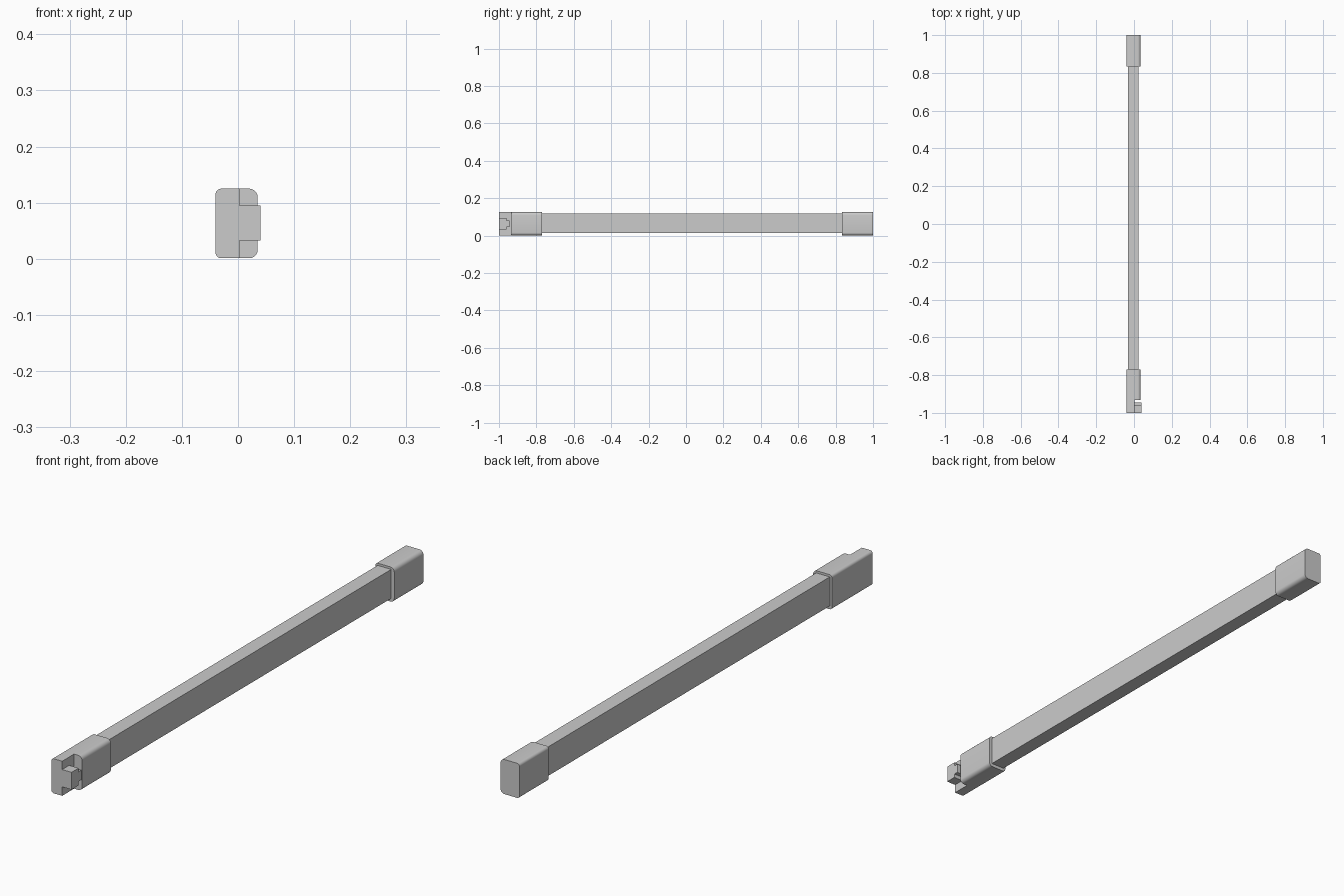
import bpy, bmesh
from math import cos, sin, pi

if "Cube" in bpy.data.objects:
    bpy.data.objects.remove(bpy.data.objects["Cube"])


def rounded_profile(x0, x1, z0, z1, r, r_right=None, steps=5):
    """Rounded rectangle in x/z; the right corners may have their own radius."""
    rr = r if r_right is None else r_right
    corners = [(x1 - rr, z1 - rr, rr, 0), (x0 + r, z1 - r, r, 1),
               (x0 + r, z0 + r, r, 2), (x1 - rr, z0 + rr, rr, 3)]
    return [(cx + rad * cos((q + i / steps) * pi / 2),
             cz + rad * sin((q + i / steps) * pi / 2))
            for cx, cz, rad, q in corners for i in range(steps + 1)]


def extrude_y(name, profile, y0, y1, smooth=False):
    """Solid made by sweeping an x/z profile along y."""
    bm = bmesh.new()
    face = bm.faces.new([bm.verts.new((x, y0, z)) for x, z in profile])
    res = bmesh.ops.extrude_face_region(bm, geom=[face])
    verts = [g for g in res["geom"] if isinstance(g, bmesh.types.BMVert)]
    bmesh.ops.translate(bm, verts=verts, vec=(0, y1 - y0, 0))
    bmesh.ops.recalc_face_normals(bm, faces=bm.faces)
    mesh = bpy.data.meshes.new(name)
    bm.to_mesh(mesh)
    bm.free()
    obj = bpy.data.objects.new(name, mesh)
    bpy.context.collection.objects.link(obj)
    if smooth:
        bpy.ops.object.select_all(action='DESELECT')
        obj.select_set(True)
        bpy.context.view_layer.objects.active = obj
        bpy.ops.object.shade_smooth_by_angle()
    return obj


def box(name, x0, x1, y0, y1, z0, z1):
    return extrude_y(name, [(x0, z0), (x1, z0), (x1, z1), (x0, z1)], y0, y1)


def boolean(obj, other, operation):
    """Apply a boolean and drop the helper."""
    mod = obj.modifiers.new("boolean", 'BOOLEAN')
    mod.operation, mod.object, mod.solver = operation, other, 'EXACT'
    bpy.context.view_layer.objects.active = obj
    bpy.ops.object.modifier_apply(modifier=mod.name)
    bpy.data.objects.remove(other)


# Long flat rail
box("rail", -0.031, 0.023, -0.79, 0.85, 0.013, 0.117)

# End caps share one rounded section
cap_profile = rounded_profile(-0.04, 0.035, 0.001, 0.125, 0.01, 0.015)
extrude_y("back_cap", cap_profile, 0.835, 1.0, smooth=True)
front_cap = extrude_y("front_cap", cap_profile, -1.0, -0.77, smooth=True)

# Front cap is cut back to a thin plate carrying a stepped latch
boolean(front_cap, box("plate_cutter", 0.003, 0.1, -1.1, -0.933, -0.1, 0.3), 'DIFFERENCE')
latch = box("latch", -0.01, 0.04, -1.0, -0.96, 0.033, 0.095)
boolean(latch, box("latch_step", -0.01, 0.04, -0.97, -0.944, 0.047, 0.081), 'UNION')
boolean(front_cap, latch, 'UNION')
